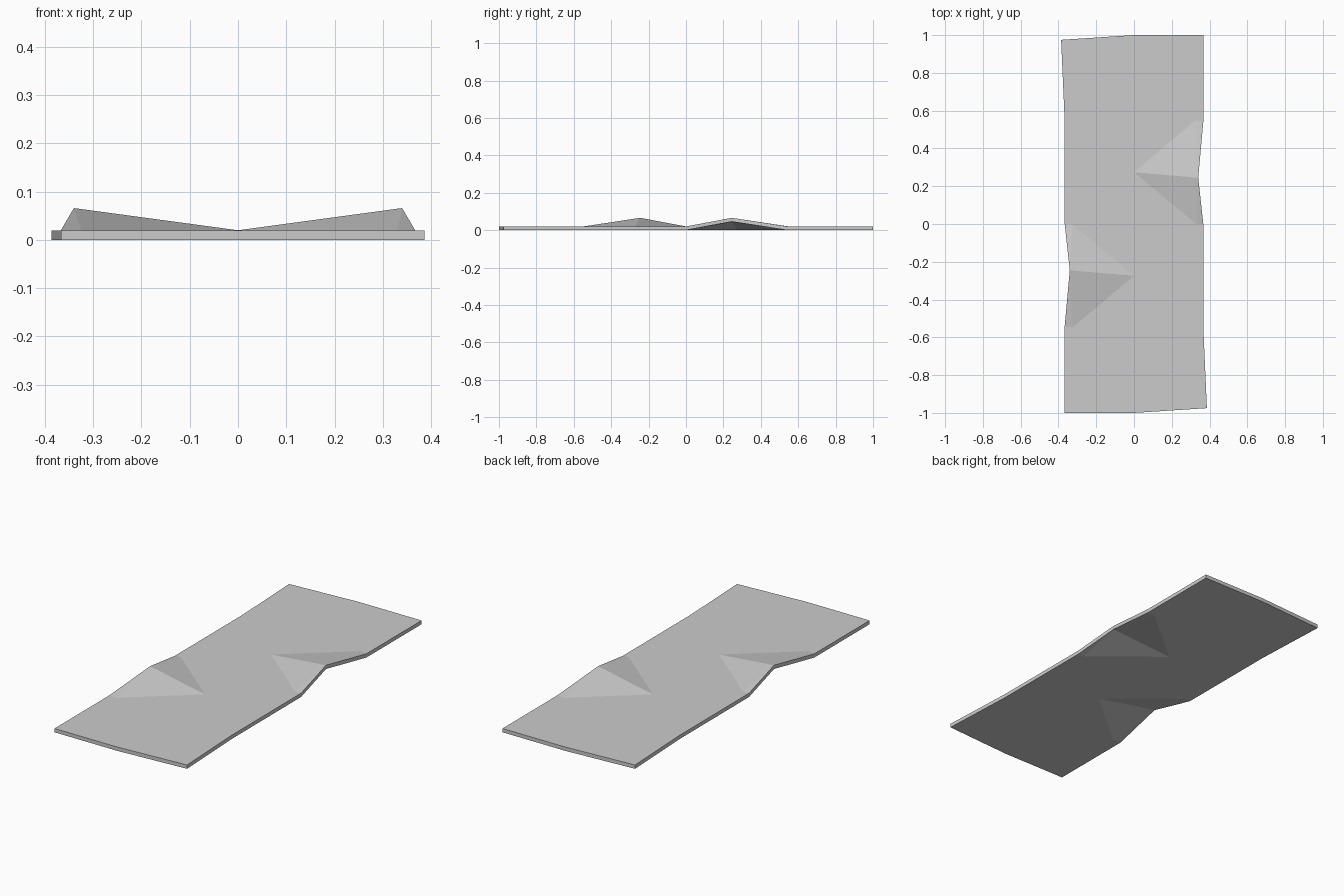
import bpy, bmesh
from math import pi
from mathutils import Matrix

cube = bpy.data.objects.get("Cube")
if cube:
    bpy.data.objects.remove(cube, do_unlink=True)

THICK = 0.02

grey = bpy.data.materials.new("plain grey")
grey.use_nodes = True
colour = (0.6, 0.6, 0.6, 1)
grey.diffuse_color = colour
grey.node_tree.nodes["Principled BSDF"].inputs["Base Color"].default_value = colour

# Underside of one half: flat sheet with a raised fold on its +x edge
base = [(-0.367, 0), (-0.33, 0), (0.33, 0), (0, 0.274), (0.325, 0.548),
        (0.367, 0.542), (0.367, 1), (0, 1), (-0.386, 0.975), (-0.368, 0.57)]
corner = (0.367, 0)
peak = (0.34, 0.245)

bm = bmesh.new()
for turn in (0, pi):
    rot = Matrix.Rotation(turn, 4, "Z")
    flat = [bm.verts.new(rot @ Matrix.Translation((x, y, 0)).translation) for x, y in base]
    edge = bm.verts.new(rot @ Matrix.Translation((*corner, 0)).translation)
    top = bm.verts.new(rot @ Matrix.Translation((*peak, 0.046)).translation)
    bm.faces.new(flat)
    # Fold facets fan out from the peak
    rim = [edge] + flat[2:6]
    for a, b in zip(rim, rim[1:]):
        bm.faces.new((top, a, b))
bmesh.ops.remove_doubles(bm, verts=bm.verts[:], dist=0.0005)

# Give the sheet its thickness straight up
result = bmesh.ops.extrude_face_region(bm, geom=bm.faces[:], use_keep_orig=True)
lifted = [g for g in result["geom"] if isinstance(g, bmesh.types.BMVert)]
bmesh.ops.translate(bm, verts=lifted, vec=(0, 0, THICK))
bmesh.ops.recalc_face_normals(bm, faces=bm.faces[:])

mesh = bpy.data.meshes.new("folded_sheet")
bm.to_mesh(mesh)
bm.free()
mesh.materials.append(grey)
sheet = bpy.data.objects.new("folded_sheet", mesh)
bpy.context.collection.objects.link(sheet)
